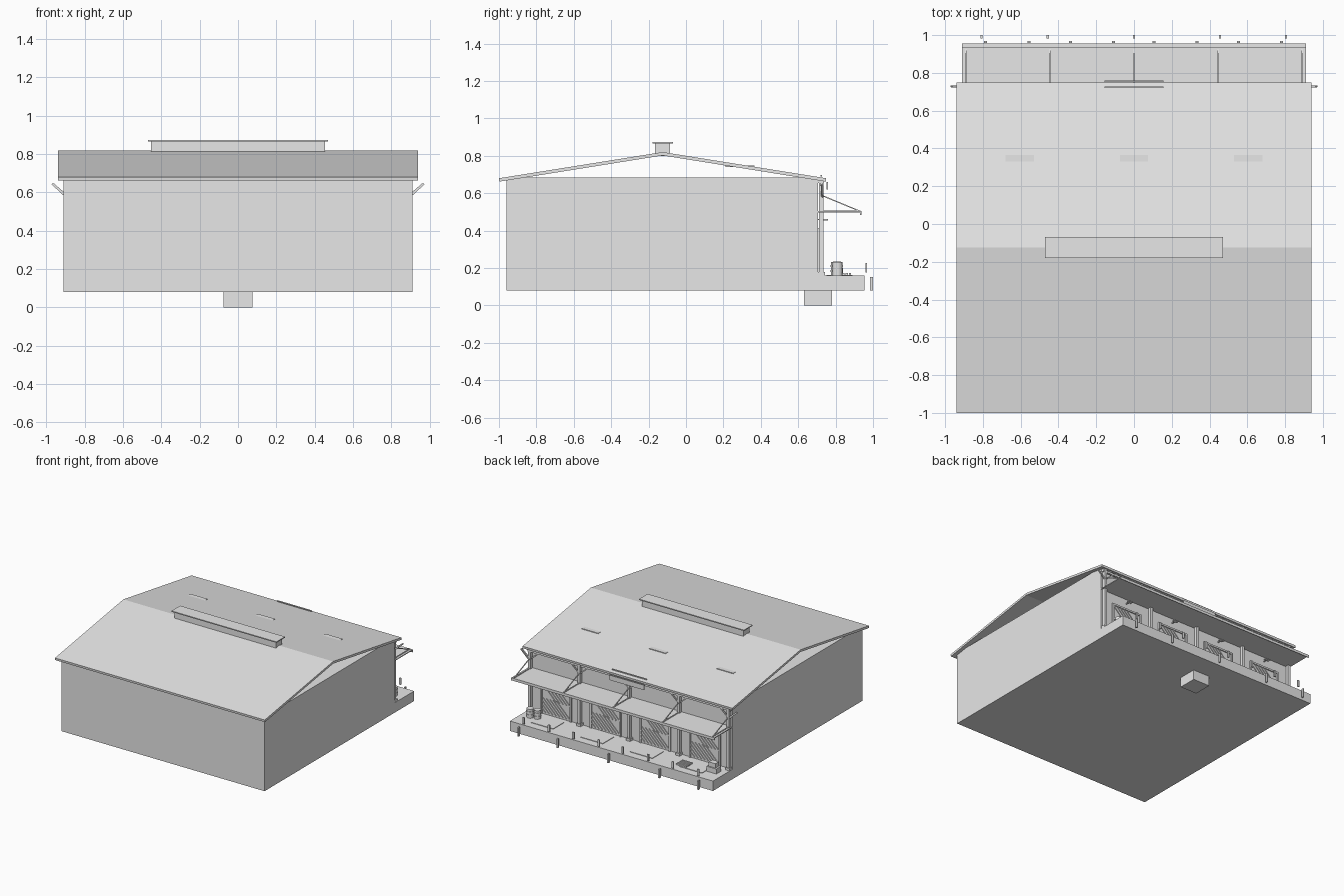
import bpy, bmesh, math
from mathutils import Vector

if "Cube" in bpy.data.objects:
    bpy.data.objects.remove(bpy.data.objects["Cube"])

grey = bpy.data.materials.new("plain grey")
grey.diffuse_color = (0.8, 0.8, 0.8, 1)
grey.use_nodes = True
grey.node_tree.nodes["Principled BSDF"].inputs["Base Color"].default_value = grey.diffuse_color


def finish(name, bm):
    bmesh.ops.recalc_face_normals(bm, faces=bm.faces)
    me = bpy.data.meshes.new(name)
    bm.to_mesh(me)
    bm.free()
    me.materials.append(grey)
    ob = bpy.data.objects.new(name, me)
    bpy.context.collection.objects.link(ob)
    return ob


def add_box(bm, x0, x1, y0, y1, z0, z1):
    vs = bmesh.ops.create_cube(bm, size=1)["verts"]
    for v in vs:
        v.co = Vector(((x0 + x1) / 2 + v.co.x * (x1 - x0),
                       (y0 + y1) / 2 + v.co.y * (y1 - y0),
                       (z0 + z1) / 2 + v.co.z * (z1 - z0)))


def add_bar(bm, a, b, w):
    a, b = Vector(a), Vector(b)
    q = (b - a).to_track_quat('Z', 'Y')
    for v in bmesh.ops.create_cube(bm, size=1)["verts"]:
        v.co = (a + b) / 2 + q @ Vector((v.co.x * w, v.co.y * w, v.co.z * (b - a).length))


def boxes(name, items):
    bm = bmesh.new()
    for it in items:
        add_box(bm, *it)
    return finish(name, bm)


def bars(name, items, w):
    bm = bmesh.new()
    for a, b in items:
        add_bar(bm, a, b, w)
    return finish(name, bm)


def extrude_x(name, profile, x0, x1):
    bm = bmesh.new()
    f = bm.faces.new([bm.verts.new((x0, y, z)) for y, z in profile])
    r = bmesh.ops.extrude_face_region(bm, geom=[f])
    bmesh.ops.translate(bm, vec=(x1 - x0, 0, 0),
                        verts=[g for g in r["geom"] if isinstance(g, bmesh.types.BMVert)])
    return finish(name, bm)


WALL = 0.705
COLS = [-0.89, -0.445, 0, 0.445, 0.89]

# Main hall, loading dock and foundation block
boxes("hall", [(-0.91, 0.91, -0.96, WALL, 0.08, 0.685)])
boxes("loading_dock", [(-0.91, 0.91, WALL, 0.955, 0.08, 0.16)])
boxes("foundation_block", [(-0.075, 0.075, 0.63, 0.78, 0, 0.08)])

# Pitched roof with open gables
extrude_x("roof", [(-1, 0.68), (-0.125, 0.82), (0.75, 0.68),
                   (0.748, 0.662), (-0.125, 0.802), (-0.998, 0.662)], -0.94, 0.94)
boxes("ridge_vent", [(-0.455, 0.455, -0.165, -0.085, 0.80, 0.866)])
boxes("ridge_vent_cap", [(-0.47, 0.47, -0.18, -0.07, 0.866, 0.874)])
boxes("skylights", [(x - 0.075, x + 0.075, 0.21, 0.365, 0.741, 0.747) for x in (-0.605, 0, 0.605)])

# Eave rafter ends and hanging sign
boxes("rafter_ends", [(-0.9 + i * 0.06 - 0.006, -0.9 + i * 0.06 + 0.006, WALL, 0.738, 0.655, 0.672)
                      for i in range(31)])
boxes("sign_board", [(-0.155, 0.155, 0.752, 0.76, 0.62, 0.66)])
boxes("roof_rail", [(-0.155, 0.155, 0.72, 0.728, 0.69, 0.698)])

# Columns with bases, Y braces and outrigger struts
boxes("columns", [(x - 0.011, x + 0.011, 0.712, 0.736, 0.16, 0.675) for x in COLS])
boxes("column_bases", [(x - 0.018, x + 0.018, WALL, 0.742, 0.16, 0.18) for x in COLS])
boxes("eave_beam", [(-0.91, 0.91, 0.716, 0.732, 0.64, 0.656)])
bars("column_braces", [((x, 0.726, 0.58), (x + s * 0.075, 0.726, 0.645))
                       for x in COLS for s in (-1, 1)], 0.009)

# Flat canopy with edge lip and tie rods
boxes("canopy", [(-0.91, 0.91, WALL, 0.935, 0.497, 0.504)])
boxes("canopy_lip", [(-0.91, 0.91, 0.931, 0.937, 0.483, 0.504)])
boxes("canopy_ribs", [(x - 0.004, x + 0.004, 0.73, 0.933, 0.504, 0.509) for x in COLS])
bars("tie_rods", [((x, 0.722, 0.59), (x, 0.925, 0.506)) for x in COLS], 0.006)

# Slatted doors and high vents in the four bays
frames, panels, slats, lamps = [], [], [], []
for i, cx in enumerate((-0.667, -0.222, 0.222, 0.667)):
    w, top = 0.125, 0.40
    frames += [(cx - w - 0.014, cx - w, WALL, 0.717, 0.16, top),
               (cx + w, cx + w + 0.014, WALL, 0.717, 0.16, top),
               (cx - w - 0.014, cx + w + 0.014, WALL, 0.717, top, top + 0.014)]
    panels.append((cx - w, cx + w, WALL, 0.708, 0.16, top))
    for k in range(9):
        # diagonal slats clipped to the door opening
        u = -w + 2 * w * k / 8
        d = min(0.12, w - u)
        if d > 0.02:
            slats.append(((cx + u, 0.711, top - d), (cx + u + d, 0.711, top)))
            slats.append(((cx + u, 0.711, 0.17), (cx + u + d, 0.711, 0.17 + d)))
    lamps.append((cx - 0.02, cx + 0.02, 0.735, 0.76, 0.455, 0.463))
    lamps.append((cx - 0.004, cx + 0.004, WALL, 0.74, 0.457, 0.463))
boxes("door_frames", frames)
boxes("door_panels", panels)
bars("door_slats", slats, 0.007)
boxes("wall_lamps", lamps)

# Floor mats on the dock
boxes("floor_mats", [(cx - 0.1, cx + 0.1, 0.75, 0.89, 0.16, 0.164) for cx in (-0.667, -0.222, 0.222, 0.667)])

# Guide posts along the dock edge and bumpers in front
boxes("edge_posts", [(x - 0.008, x + 0.008, 0.959, 0.969, 0.175, 0.228)
                     for x in (-0.785, -0.557, -0.335, -0.108, 0.105, 0.333, 0.553, 0.78)])
boxes("dock_bumpers", [(x - 0.006, x + 0.006, 0.983, 1.0, 0.08, 0.152)
                       for x in (-0.807, -0.457, 0, 0.455, 0.805)])

# Barrels at one end, crates at the other
bm = bmesh.new()
for x, y in ((0.83, 0.81), (0.77, 0.80)):
    for r, z0, z1 in ((0.026, 0.16, 0.232), (0.029, 0.182, 0.188), (0.029, 0.208, 0.214)):
        vs = bmesh.ops.create_cone(bm, cap_ends=True, segments=16, radius1=r, radius2=r, depth=z1 - z0)["verts"]
        bmesh.ops.translate(bm, verts=vs, vec=(x, y, (z0 + z1) / 2))
finish("barrels", bm)
boxes("crates", [(-0.86, -0.77, 0.78, 0.84, 0.16, 0.2), (-0.845, -0.785, 0.785, 0.83, 0.2, 0.235)])
boxes("pallet", [(-0.62, -0.53, 0.80 + k * 0.018, 0.811 + k * 0.018, 0.164, 0.174) for k in range(5)])

# Angled struts past both side walls
bars("side_struts", [((s * 0.9, 0.73, 0.58), (s * 0.97, 0.73, 0.645)) for s in (-1, 1)], 0.008)
